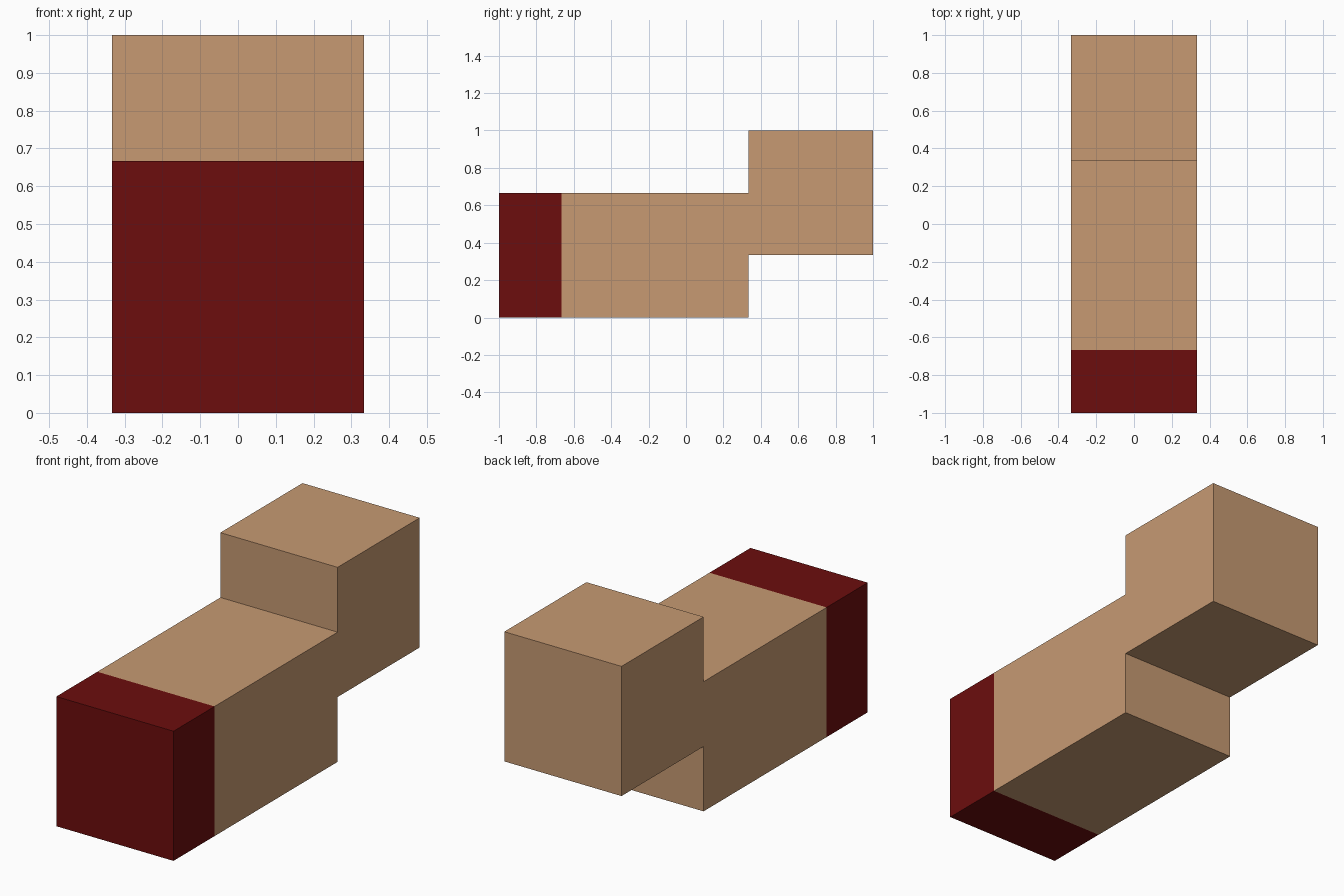
import bpy, bmesh

if "Cube" in bpy.data.objects:
    bpy.data.objects.remove(bpy.data.objects["Cube"])

T = 1 / 3


def material(name, rgb):
    m = bpy.data.materials.new(name)
    m.diffuse_color = (*rgb, 1)
    m.use_nodes = True
    m.node_tree.nodes["Principled BSDF"].inputs["Base Color"].default_value = m.diffuse_color
    return m


tan = material("tan", (0.57, 0.323, 0.171))
dark_red = material("dark red", (0.15, 0.004, 0.004))

# Stepped side outline (y, z): long low block with a raised rear block
outline = [(-1, 0), (T, 0), (T, T), (1, T), (1, 1), (T, 1), (T, 2 * T), (-1, 2 * T)]

bm = bmesh.new()
side = bm.faces.new([bm.verts.new((-T, y, z)) for y, z in outline])
ext = bmesh.ops.extrude_face_region(bm, geom=[side], use_keep_orig=True)
bmesh.ops.translate(bm, vec=(2 * T, 0, 0),
                    verts=[v for v in ext["geom"] if isinstance(v, bmesh.types.BMVert)])

# Cut the edge of the red front band
bmesh.ops.bisect_plane(bm, geom=bm.verts[:] + bm.edges[:] + bm.faces[:],
                       plane_co=(0, -2 * T, 0), plane_no=(0, 1, 0))
bmesh.ops.recalc_face_normals(bm, faces=bm.faces)

# Red in front of the cut, tan behind it
for f in bm.faces:
    f.material_index = 1 if f.calc_center_median().y < -2 * T else 0

mesh = bpy.data.meshes.new("stepped_body")
bm.to_mesh(mesh)
bm.free()
mesh.materials.append(tan)
mesh.materials.append(dark_red)
bpy.context.collection.objects.link(bpy.data.objects.new("stepped_body", mesh))
